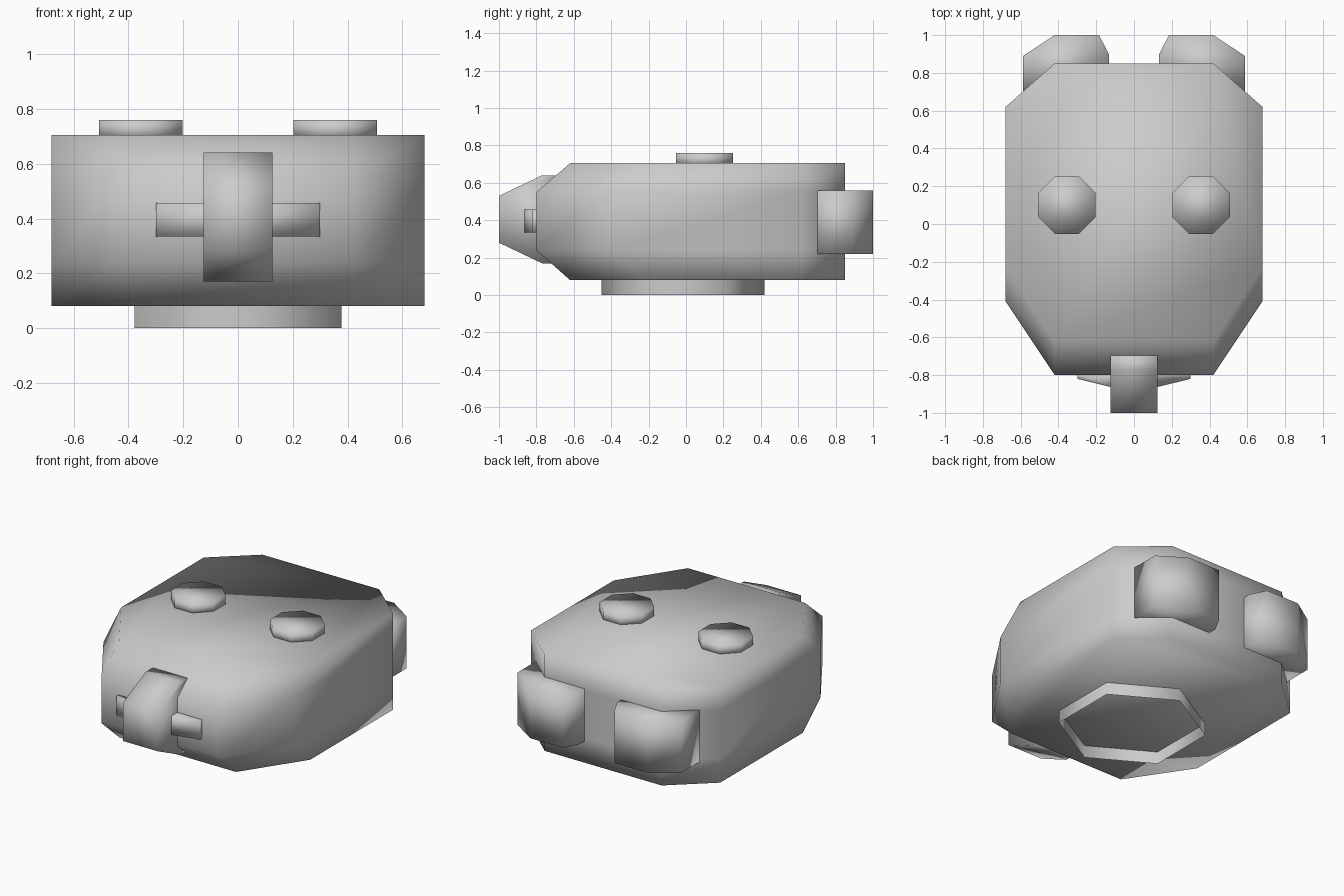
import bpy, bmesh, math

if "Cube" in bpy.data.objects:
    bpy.data.objects.remove(bpy.data.objects["Cube"])


def loft(name, rings, caps=True):
    """Join equal-length rings of points into one smooth-shaded shell."""
    bm = bmesh.new()
    loops = [[bm.verts.new(p) for p in ring] for ring in rings]
    n = len(loops[0])
    for a, b in zip(loops, loops[1:]):
        for i in range(n):
            j = (i + 1) % n
            bm.faces.new((a[i], a[j], b[j], b[i]))
    if caps:
        bm.faces.new(loops[0][::-1])
        bm.faces.new(loops[-1])
    bmesh.ops.recalc_face_normals(bm, faces=bm.faces)
    for f in bm.faces:
        f.smooth = True
    mesh = bpy.data.meshes.new(name)
    bm.to_mesh(mesh)
    bm.free()
    obj = bpy.data.objects.new(name, mesh)
    bpy.context.collection.objects.link(obj)
    return obj


def prism(name, outline, z0, z1, caps=True):
    return loft(name, [[(x, y, z) for x, y in outline] for z in (z0, z1)], caps)


def polygon(cx, cy, r, sides, start):
    angles = [math.radians(start) + math.tau * i / sides for i in range(sides)]
    return [(cx + r * math.cos(a), cy + r * math.sin(a)) for a in angles]


# Body: eight-sided shell whose front bevels back at top and bottom
def body_ring(z, setback):
    half = [(0.42, -0.80 + setback), (0.68, -0.41 + setback), (0.68, 0.62), (0.42, 0.85)]
    return [(x, y, z) for x, y in half] + [(-x, y, z) for x, y in reversed(half)]


loft("body", [body_ring(0.08, 0.18), body_ring(0.24, 0), body_ring(0.55, 0), body_ring(0.705, 0.18)])

# Open six-sided collar under the body
prism("base_collar", polygon(0, -0.017, 0.436, 6, 90), 0, 0.085, caps=False)

# Front snout, a bevelled side profile extruded across x
snout = [(-1.0, 0.28), (-1.0, 0.53), (-0.77, 0.64), (-0.69, 0.64), (-0.69, 0.17), (-0.77, 0.17)]
loft("snout", [[(x, y, z) for y, z in snout] for x in (-0.125, 0.125)])

# Thin bar crossing behind the snout
bar = [(-0.30, -0.82), (-0.11, -0.866), (0.11, -0.866), (0.30, -0.82), (0.30, -0.79), (-0.30, -0.79)]
prism("front_bar", bar, 0.335, 0.457)

# Mirrored top knobs and rear blocks
block = [(0.133, 0.70), (0.133, 0.90), (0.185, 1.0), (0.42, 1.0), (0.587, 0.89), (0.587, 0.70)]
for side, s in (("left", -1), ("right", 1)):
    prism("top_knob_" + side, polygon(s * 0.355, 0.10, 0.165, 8, 22.5), 0.69, 0.76)
    prism("rear_block_" + side, [(s * x, y) for x, y in block], 0.22, 0.56)
